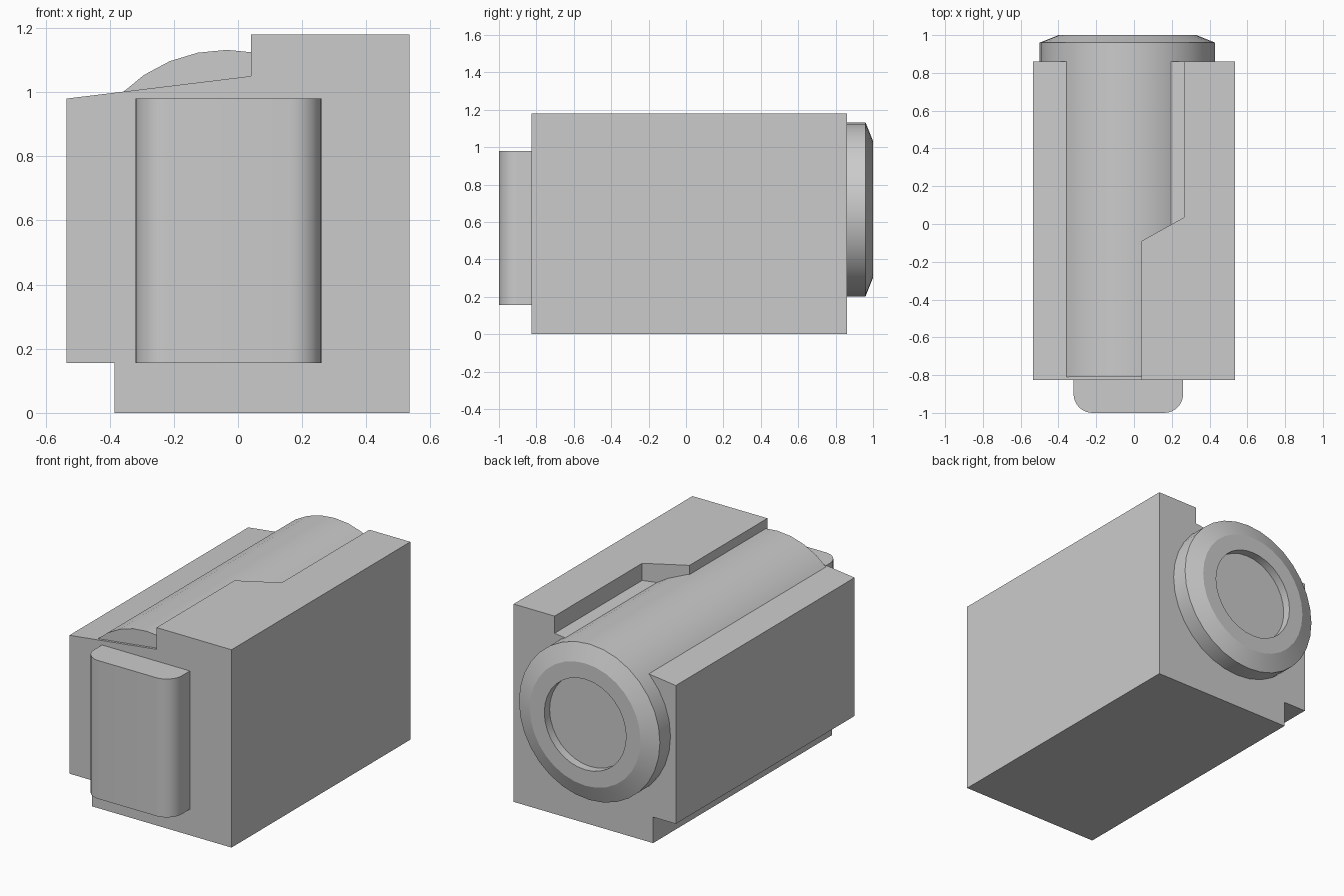
import bpy, bmesh, math

if "Cube" in bpy.data.objects:
    bpy.data.objects.remove(bpy.data.objects["Cube"])


def finish(name, bm, smooth=False):
    bmesh.ops.recalc_face_normals(bm, faces=bm.faces)
    mesh = bpy.data.meshes.new(name)
    bm.to_mesh(mesh)
    bm.free()
    ob = bpy.data.objects.new(name, mesh)
    bpy.context.collection.objects.link(ob)
    if smooth:
        bpy.ops.object.select_all(action='DESELECT')
        ob.select_set(True)
        bpy.context.view_layer.objects.active = ob
        bpy.ops.object.shade_smooth_by_angle(angle=math.radians(20))
    return ob


def loft(name, rings, smooth=False):
    """Skin a list of equal-length point rings and cap both ends."""
    bm = bmesh.new()
    vs = [[bm.verts.new(p) for p in ring] for ring in rings]
    n = len(vs[0])
    for a, b in zip(vs, vs[1:]):
        for i in range(n):
            j = (i + 1) % n
            bm.faces.new((a[i], a[j], b[j], b[i]))
    bm.faces.new(vs[0])
    bm.faces.new(vs[-1])
    return finish(name, bm, smooth)


def slope(x):
    return 0.98 + (x + 0.535) * 0.122


# housing: block with a rabbet along its lower left edge
outline = [(-0.385, 0), (0.535, 0), (0.535, 1.18), (-0.535, 1.18),
           (-0.535, 0.155), (-0.385, 0.155)]
housing = loft("housing", [[(x, y, z) for x, z in outline] for y in (-0.825, 0.86)])

# sloped recess in the top, wider towards the back
plan = [(-0.7, -1.1), (0.04, -1.1), (0.04, -0.09), (0.265, 0.035), (0.265, 1.1), (-0.7, 1.1)]
cutter = loft("recess_cutter", [[(x, y, slope(x)) for x, y in plan],
                                [(x, y, 1.5) for x, y in plan]])
cutter.hide_render = True
cutter.hide_viewport = True
cut = housing.modifiers.new("recess", 'BOOLEAN')
cut.operation = 'DIFFERENCE'
cut.solver = 'EXACT'
cut.object = cutter

# barrel: cylinder through the housing, chamfered rear rim with a round pocket
CX, CZ, SIDES = -0.035, 0.667, 32
profile = [(0.465, -0.81), (0.465, 0.96), (0.365, 1.0), (0.27, 1.0), (0.27, 0.95)]
angles = [2 * math.pi * i / SIDES for i in range(SIDES)]
loft("barrel", [[(CX + r * math.cos(a), y, CZ + r * math.sin(a)) for a in angles]
                for r, y in profile], True)

# front plate: rounded vertical front corners
R, STEPS = 0.1, 8
pad = [(-0.32, -0.825)]
for cx, start in ((-0.32 + R, math.pi), (0.26 - R, 1.5 * math.pi)):
    for i in range(STEPS + 1):
        a = start + i / STEPS * math.pi / 2
        pad.append((cx + R * math.cos(a), -1 + R + R * math.sin(a)))
pad.append((0.26, -0.825))
loft("front_plate", [[(x, y, z) for x, y in pad] for z in (0.155, 0.98)], True)
